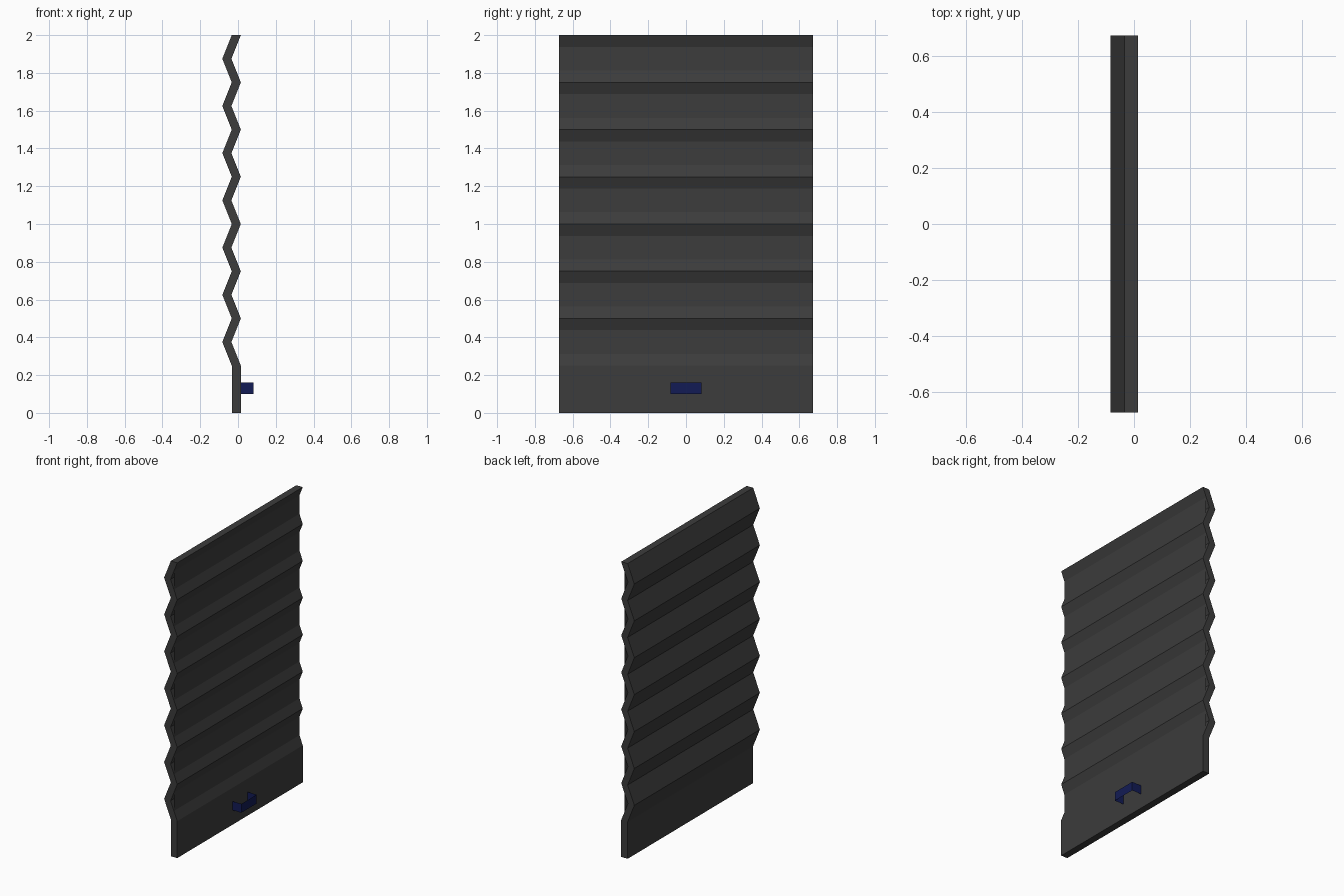
import bpy

if "Cube" in bpy.data.objects:
    bpy.data.objects.remove(bpy.data.objects["Cube"])


def material(name, rgb):
    mat = bpy.data.materials.new(name)
    mat.diffuse_color = (*rgb, 1)
    mat.use_nodes = True
    mat.node_tree.nodes["Principled BSDF"].inputs["Base Color"].default_value = mat.diffuse_color
    return mat


def make_object(name, verts, faces, mat):
    mesh = bpy.data.meshes.new(name)
    mesh.from_pydata(verts, [], faces)
    mesh.update()
    mesh.materials.append(mat)
    ob = bpy.data.objects.new(name, mesh)
    bpy.context.collection.objects.link(ob)
    return ob


dark = material("dark_grey", (0.045, 0.045, 0.045))
navy = material("navy", (0.006, 0.011, 0.09))

HALF = 0.672          # half width of the panel along y
FRONT, THICK, FOLD = 0.015, 0.048, 0.05

# Folded panel: flat bottom rail, then a zigzag with constant thickness
path = [(FRONT, 0.0)]
path += [(FRONT - FOLD * (i % 2), 0.25 + 0.125 * i) for i in range(15)]
n = len(path)
verts = [(x - t, y, z) for x, z in path for t, y in
         ((0, -HALF), (0, HALF), (THICK, HALF), (THICK, -HALF))]
faces = [(3, 2, 1, 0), tuple(4 * (n - 1) + k for k in range(4))]
for i in range(n - 1):
    for k in range(4):
        a, b = 4 * i + k, 4 * i + (k + 1) % 4
        faces.append((a, b, b + 4, a + 4))
make_object("folded_panel", verts, faces, dark)

# Thin sheets closing the front of each valley, level with the fold midpoints
mid = FRONT - FOLD / 2
verts, faces = [], []
for i in range(7):
    z0 = 0.3125 + 0.25 * i
    b = len(verts)
    verts += [(mid, -HALF, z0), (mid, HALF, z0),
              (mid, HALF, z0 + 0.125), (mid, -HALF, z0 + 0.125)]
    faces.append((b, b + 1, b + 2, b + 3))
make_object("backing_sheet", verts, faces, dark)

# Pull handle: a U-shaped strip with no thickness
outline = [(FRONT, -0.082), (0.083, -0.082), (0.083, 0.082), (FRONT, 0.082)]
verts = [(x, y, z) for x, y in outline for z in (0.10, 0.16)]
faces = [(2 * i, 2 * i + 2, 2 * i + 3, 2 * i + 1) for i in range(3)]
make_object("pull_handle", verts, faces, navy)
